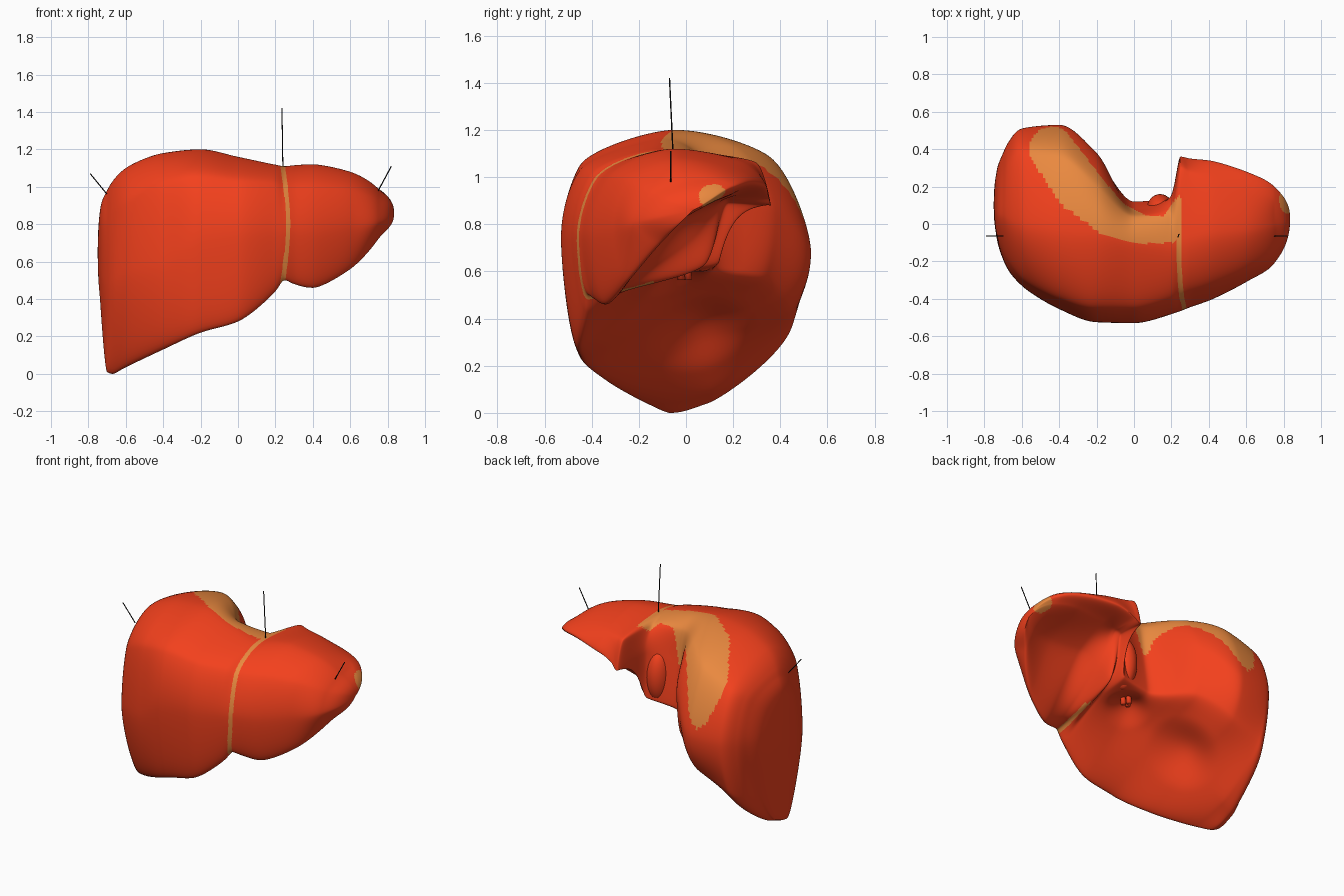
import bpy, bmesh, math
from mathutils import Vector

if "Cube" in bpy.data.objects:
    bpy.data.objects.remove(bpy.data.objects["Cube"])

STEPS = 18  # subdivisions between neighbouring control points

# Cross-sections: x, then (y, z) of bottom edge, front, front shoulder, crown,
# back shoulder, back, back lower, underside
RIGHT_LOBE = [
    (-.735, (.0, .36), (-.07, .55), (-.05, .77), (.06, .89), (.2, .83), (.28, .66), (.22, .48), (.1, .38)),
    (-.70, (-.05, .01), (-.19, .48), (-.15, .80), (.05, .98), (.28, .91), (.38, .68), (.27, .33), (.07, .045)),
    (-.67, (-.07, .0), (-.25, .5), (-.20, .85), (.03, 1.03), (.33, .95), (.44, .67), (.36, .30), (.09, .04)),
    (-.60, (-.15, .035), (-.33, .55), (-.29, .91), (.0, 1.10), (.39, .99), (.51, .67), (.45, .37), (.1, .08)),
    (-.40, (-.32, .13), (-.455, .6), (-.40, 1.01), (-.03, 1.18), (.36, 1.08), (.53, .68), (.45, .44), (.05, .29)),
    (-.20, (-.43, .22), (-.525, .72), (-.45, 1.05), (-.05, 1.20), (.2, 1.14), (.38, .85), (.34, .58), (-.02, .45)),
    (.0, (-.45, .28), (-.53, .74), (-.45, 1.03), (-.1, 1.16), (.04, 1.10), (.08, .90), (.12, .62), (-.1, .54)),
    (.19, (-.42, .43), (-.485, .75), (-.40, 1.02), (-.12, 1.12), (.05, 1.09), (.14, .93), (.14, .64), (-.1, .59)),
]
LEFT_LOBE = [
    (.25, (-.41, .50), (-.465, .75), (-.38, 1.0), (-.08, 1.11), (.30, 1.06), (.36, .88), (.18, .89), (.08, .63)),
    (.30, (-.38, .48), (-.445, .75), (-.36, 1.0), (-.07, 1.115), (.28, 1.06), (.35, .92), (.18, .91), (.03, .74)),
    (.40, (-.34, .46), (-.41, .75), (-.33, 1.0), (-.05, 1.12), (.25, 1.06), (.34, .96), (.2, .92), (-.02, .82)),
    (.60, (-.25, .56), (-.31, .78), (-.25, .98), (-.03, 1.08), (.18, 1.04), (.28, .98), (.2, .93), (-.05, .82)),
    (.75, (-.12, .72), (-.21, .81), (-.15, .93), (.0, .99), (.12, .99), (.2, .96), (.16, .92), (-.02, .82)),
]
RIGHT_POLE, LEFT_POLE = Vector((-.75, .1, .65)), Vector((.835, .03, .86))


def material(name, rgb):
    m = bpy.data.materials.new(name)
    m.diffuse_color = (*rgb, 1)
    m.use_nodes = True
    m.node_tree.nodes["Principled BSDF"].inputs["Base Color"].default_value = m.diffuse_color
    return m


RED = material("liver_red", (.90, .052, .012))
ORANGE = material("ligament_orange", (.82, .25, .05))
BLACK = material("line_black", (.01, .01, .01))


def add_object(name, bm, mats):
    mesh = bpy.data.meshes.new(name)
    bmesh.ops.recalc_face_normals(bm, faces=bm.faces)
    for f in bm.faces:
        f.smooth = True
    bm.to_mesh(mesh)
    bm.free()
    for m in mats:
        mesh.materials.append(m)
    ob = bpy.data.objects.new(name, mesh)
    bpy.context.collection.objects.link(ob)
    return ob


def refine(pts, closed):
    """Monotone cubic through points: no overshoot at the extremes."""
    n = len(pts)
    spans = n if closed else n - 1
    d = [pts[(i + 1) % n] - pts[i] for i in range(spans)]

    def slope(i):
        if not closed and i in (0, n - 1):
            s = d[0] if i == 0 else d[-1]
            return Vector((0, 1.6 * s.y, 1.6 * s.z))  # rounded ends
        a, b = d[i - 1], d[i % spans]
        return Vector([2 * p * q / (p + q) if p * q > 1e-12 else 0 for p, q in zip(a, b)])

    m = [slope(i) for i in range(n)]
    out = []
    for i in range(spans):
        p, q, mp, mq = pts[i], pts[(i + 1) % n], m[i], m[(i + 1) % n]
        for k in range(STEPS):
            t = k / STEPS
            h = t * t * (3 - 2 * t)
            out.append(p * (1 - h) + q * h + mp * (t * (1 - t) ** 2) - mq * (t * t * (1 - t)))
    if not closed:
        out.append(pts[-1].copy())
    return out


# Impressions on the underside: centre, radius, push
DENTS = [
    (Vector((-.32, .06, .33)), .24, Vector((-.03, .0, .04))),
    (Vector((.02, -.04, .57)), .15, Vector((-.01, .0, .04))),
]

# Bare area on the crown: x, y, half width along a path
BARE = [(-.44, .40, .12), (-.3, .2, .13), (-.12, .03, .10), (.05, -.03, .075), (.19, -.03, .07), (.235, .12, .02)]


def is_ligament(c):
    mid = .24 + .028 * math.sin(math.pi * min(1, max(0, (c.z - .5) / .6)))
    if abs(c.x - mid) < .012 and c.y < .15 and not (c.y > -.12 and c.z < 1):
        return True
    if (c - Vector((.82, .12, .92))).length < .065:
        return True
    if c.z < .7 + 7 * (c.x + .42) ** 2 and c.x < -.2 or c.x > .25:
        return False
    p = Vector((c.x, c.y))
    for (ax, ay, ar), (bx, by, br) in zip(BARE, BARE[1:]):
        a, ab = Vector((ax, ay)), Vector((bx - ax, by - ay))
        t = min(1, max(0, (p - a).dot(ab) / ab.length_squared))
        if (p - a - ab * t).length < ar + (br - ar) * t:
            return c.z > .85 or c.x < -.25
    return False


# Liver body: loft through all sections, closed at both poles
sections = [[RIGHT_POLE] * 8]
sections += [[Vector((s[0], y, z)) for y, z in s[1:]] for s in RIGHT_LOBE + LEFT_LOBE]
sections += [[LEFT_POLE] * 8]
rails = [refine(list(r), False) for r in zip(*sections)]
rings = [refine(list(r), True) for r in zip(*rails)]
bm = bmesh.new()
grid = [[bm.verts.new(p) for p in ring] for ring in rings]
for r0, r1 in zip(grid, grid[1:]):
    for j in range(len(r0)):
        k = (j + 1) % len(r0)
        bm.faces.new((r0[j], r0[k], r1[k], r1[j]))
bmesh.ops.remove_doubles(bm, verts=bm.verts, dist=1e-5)
for v in bm.verts:
    move = Vector()
    for centre, radius, push in DENTS:
        w = 1 - (v.co - centre).length / radius
        if w > 0:
            move += push * (w * w * (3 - 2 * w))
    v.co += move
for f in bm.faces:
    f.material_index = int(is_ligament(f.calc_center_median()))
add_object("liver_body", bm, [RED, ORANGE])

# Caudate lobe: upright ridge beside the vein groove
bm = bmesh.new()
bmesh.ops.create_uvsphere(bm, u_segments=32, v_segments=20, radius=1)
for v in bm.verts:
    v.co = Vector((.14 + .075 * v.co.x, .07 + .09 * v.co.y, .77 + .17 * v.co.z))
add_object("caudate_lobe", bm, [RED])


def rod(name, a, b, radius, mat, sides):
    a, b = Vector(a), Vector(b)
    bm = bmesh.new()
    bmesh.ops.create_cone(bm, cap_ends=True, segments=sides, radius1=radius, radius2=radius, depth=(b - a).length)
    ob = add_object(name, bm, [mat])
    ob.location = (a + b) / 2
    ob.rotation_mode = 'QUATERNION'
    ob.rotation_quaternion = (b - a).to_track_quat('Z', 'Y')


# Vessel stubs at the underside
for i, (x, y) in enumerate([(.03, -.03), (.065, -.03), (.047, .0)]):
    rod(f"vessel_{i + 1}", (x, y, .66), (x, y + .01, .565), .016, RED, 16)

# Label leader lines
rod("right_lobe_line", (-.79, -.065, 1.07), (-.70, -.065, .96), .003, BLACK, 8)
rod("ligament_line", (.235, -.07, 1.42), (.24, -.055, 1.10), .003, BLACK, 8)
rod("left_lobe_line", (.82, -.065, 1.11), (.75, -.065, .98), .003, BLACK, 8)
